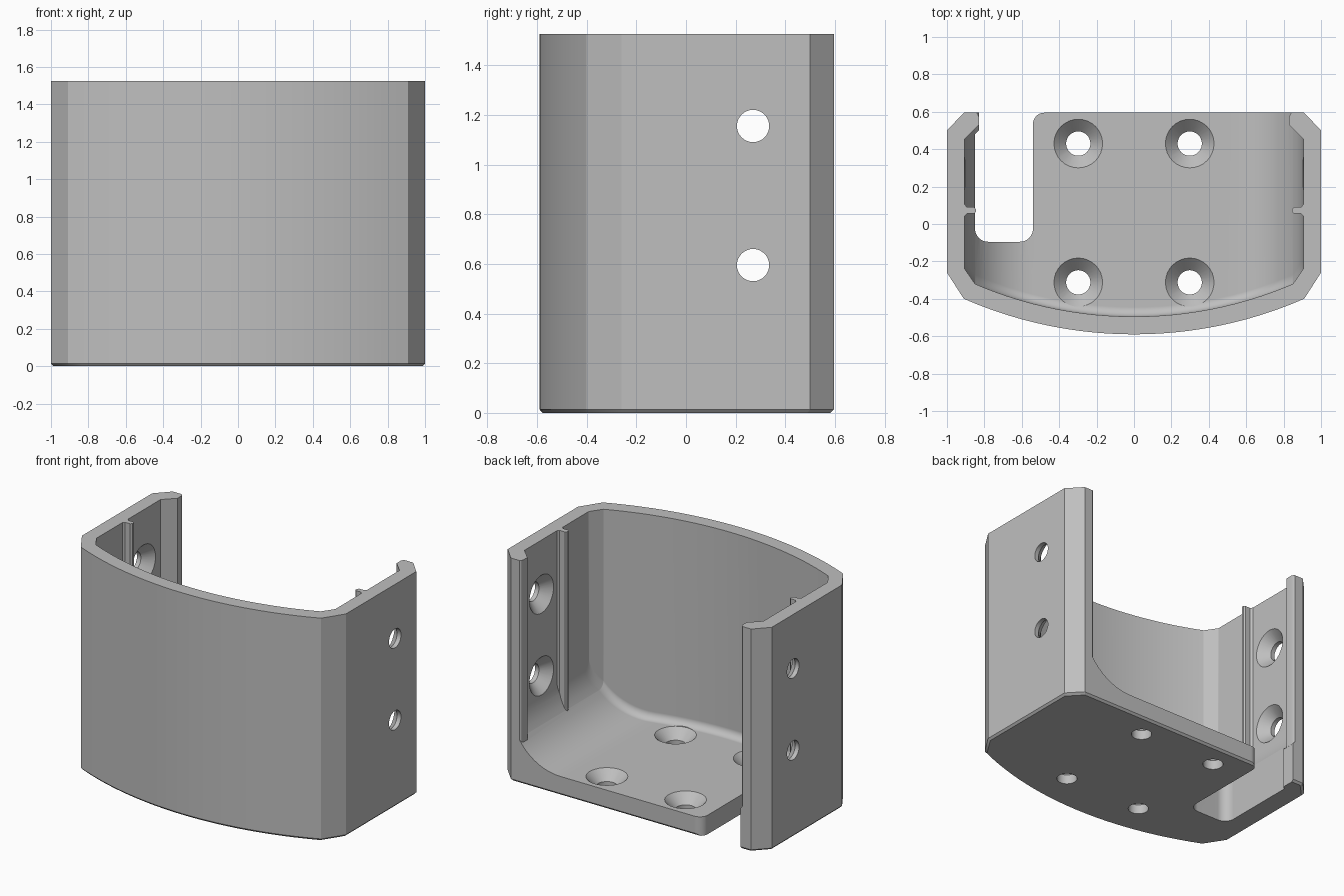
import bpy
import bmesh
from math import sin, cos, pi, sqrt, radians
from mathutils import Vector, Matrix

if "Cube" in bpy.data.objects:
    bpy.data.objects.remove(bpy.data.objects["Cube"], do_unlink=True)

TOP, FLOOR = 1.525, 0.13
SIDE_R, FRONT_R = 0.37, 0.05   # inner fillets at the side walls and the front
WALL_X, BACK_Y = 0.905, 0.595


def loft(name, rings, matrix=Matrix()):
    """Closed solid through equal-length rings of points."""
    bm = bmesh.new()
    rows = [[bm.verts.new(matrix @ Vector(p)) for p in ring] for ring in rings]
    n = len(rows[0])
    for a, b in zip(rows, rows[1:]):
        for i in range(n):
            j = (i + 1) % n
            bm.faces.new((a[i], a[j], b[j], b[i]))
    bm.faces.new(rows[0])
    bm.faces.new(rows[-1])
    bmesh.ops.recalc_face_normals(bm, faces=bm.faces)
    mesh = bpy.data.meshes.new(name)
    bm.to_mesh(mesh)
    bm.free()
    obj = bpy.data.objects.new(name, mesh)
    bpy.context.collection.objects.link(obj)
    return obj


def prism(name, outline, z0, z1):
    return loft(name, [[(x, y, z) for x, y in outline] for z in (z0, z1)])


def cut(target, cutters):
    """Subtract the cutters, bake the result and discard them."""
    for c in cutters:
        c.hide_render = True
        mod = target.modifiers.new("cut", "BOOLEAN")
        mod.operation, mod.solver, mod.object = "DIFFERENCE", "EXACT", c
    bpy.context.view_layer.update()
    graph = bpy.context.evaluated_depsgraph_get()
    mesh = bpy.data.meshes.new_from_object(target.evaluated_get(graph))
    target.modifiers.clear()
    target.data = mesh
    for c in cutters:
        bpy.data.objects.remove(c, do_unlink=True)


def bow(x, front, half, rise):
    """Circular arc bulging forward to y = front at x = 0."""
    r = (half * half + rise * rise) / (2 * rise)
    return front + r - sqrt(r * r - x * x)


def arc(cx, cy, r, a0, a1, steps=8):
    angles = [radians(a0 + (a1 - a0) * i / steps) for i in range(steps + 1)]
    return [(cx + r * cos(a), cy + r * sin(a)) for a in angles]


# Outer body with a bowed front, cut corners and a chamfered underside
half = 0.91
front = [half * (i / 12 - 1) for i in range(25)]
outline = [(x, bow(x, -0.59, half, 0.19)) for x in front]
outline += [(1, -0.26), (1, 0.5), (half, BACK_Y), (-half, BACK_Y), (-1, 0.5), (-1, -0.26)]
body = loft("bracket_body", [
    [(x * 0.987, y * 0.978, 0) for x, y in outline],
    [(x, y, 0.014) for x, y in outline],
    [(x, y, TOP) for x, y in outline]])


# Cavity: a lengthwise section swept from wall to wall
def inner_front(x):
    x = abs(x)
    if x > 0.85:
        return -0.32 + (x - 0.85) / (WALL_X - 0.85) * 0.08
    return bow(x, -0.495, 0.85, 0.175)


def floor_height(x):
    d = max(0, abs(x) - (WALL_X - SIDE_R))
    return FLOOR + SIDE_R - sqrt(max(0, SIDE_R ** 2 - d * d))


def section(x):
    y, z = inner_front(x), floor_height(x)
    bend = arc(y + FRONT_R, z + FRONT_R, FRONT_R, 270, 180, 6)
    return [(x, 0.8, z)] + [(x, b, c) for b, c in bend] + [(x, y, 1.7), (x, 0.8, 1.7)]


flat = WALL_X - SIDE_R
stations = [flat * i / 8 for i in range(9)]
stations += [flat + SIDE_R * sin(pi / 2 * i / 14) for i in range(1, 15)] + [0.85]
stations = sorted({s * x for x in stations for s in (-1, 1)})
cavity = loft("cavity_cutter", [section(x) for x in stations])

# Back lips and slim guide ribs are left standing inside the cavity
lip = [(1, 0.36), (0.83, 0.53), (0.83, 0.575), (0.836, 0.589), (0.85, 0.6), (0.85, 0.9), (1, 0.9)]
rib = [(0.95, 0.105), (0.905, 0.105), (0.893, 0.09), (0.855, 0.09), (0.845, 0.08),
       (0.845, 0.065), (0.855, 0.055), (0.893, 0.055), (0.905, 0.042), (0.95, 0.042)]
keepers = []
for s in (-1, 1):
    for name, shape in (("lip", lip), ("rib", rib)):
        keepers.append(prism(name + "_keeper", [(s * x, y) for x, y in shape], -0.2, 1.9))
cut(cavity, keepers)
cut(body, [cavity])

# Rounded notch through the floor beside the right wall
notch = [(-0.829, 0.8), (-0.829, 0.5), (-0.85, 0.48)]
notch += arc(-0.78, -0.025, 0.07, 180, 270) + arc(-0.61, -0.025, 0.07, 270, 360)
notch += arc(-0.48, BACK_Y - 0.06, 0.06, 180, 90) + [(-0.48, 0.8)]
cutters = [prism("notch_cutter", notch, -0.1, 0.45)]


# Countersunk screw holes in the floor and both side walls
def screw_hole(location, turn):
    m = Matrix.Translation(location) @ Matrix.Rotation(radians(turn), 4, "Y")
    profile = [(0.065, -0.3), (0.065, -0.065), (0.13, 0), (0.13, 0.06)]
    return loft("hole_cutter", [[(x, y, h) for x, y in arc(0, 0, r, 0, 348.75, 31)]
                                for r, h in profile], m)


for s in (-1, 1):
    cutters += [screw_hole((s * 0.298, y, FLOOR), 0) for y in (0.43, -0.312)]
    cutters += [screw_hole((s * WALL_X, 0.27, z), -90 * s) for z in (0.595, 1.155)]
cut(body, cutters)

# Single plain grey finish
grey = bpy.data.materials.new("plain_grey")
grey.use_nodes = True
colour = (0.52, 0.52, 0.52, 1)
grey.diffuse_color = colour
grey.node_tree.nodes["Principled BSDF"].inputs["Base Color"].default_value = colour
body.data.materials.clear()
body.data.materials.append(grey)
for p in body.data.polygons:
    p.material_index = 0

# Smooth curves, crisp corners
bpy.ops.object.select_all(action="DESELECT")
body.select_set(True)
bpy.context.view_layer.objects.active = body
bpy.ops.object.shade_smooth_by_angle(angle=radians(25))
weighted = body.modifiers.new("clean_normals", "WEIGHTED_NORMAL")
weighted.keep_sharp = True
